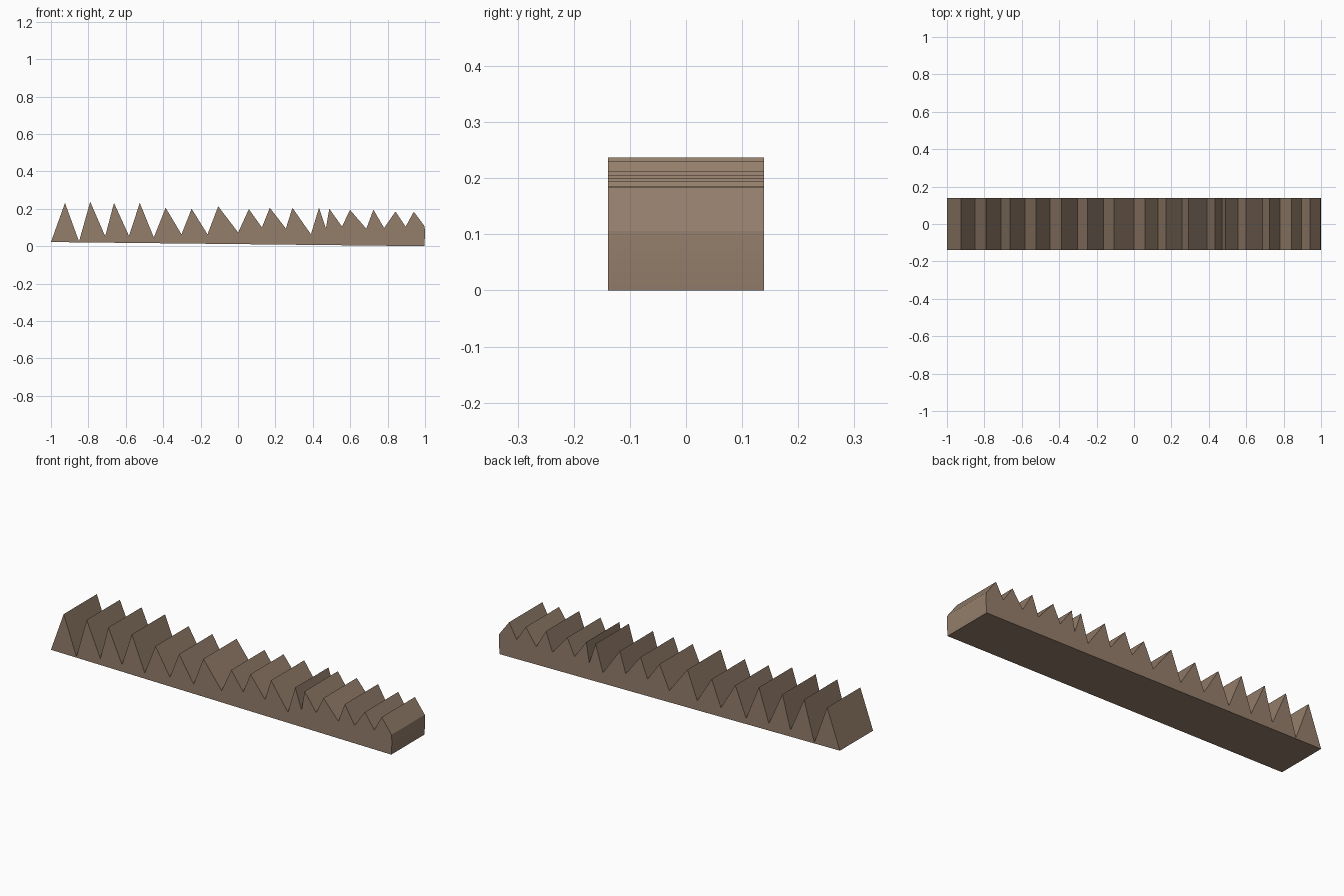
import bpy
import bmesh

if "Cube" in bpy.data.objects:
    bpy.data.objects.remove(bpy.data.objects["Cube"])

HALF_DEPTH = 0.139

# Saw-tooth outline from left to right: alternating valleys and peaks (x, z)
teeth = [
    (-1, .022), (-.925, .231), (-.85, .025), (-.79, .237), (-.71, .053),
    (-.663, .231), (-.583, .055), (-.525, .231), (-.45, .046), (-.387, .205),
    (-.302, .063), (-.248, .2), (-.163, .063), (-.106, .213), (.001, .073),
    (.058, .198), (.128, .1), (.17, .205), (.256, .094), (.291, .205),
    (.39, .063), (.433, .205), (.47, .095), (.488, .2), (.556, .105),
    (.599, .194), (.686, .093), (.724, .195), (.781, .097), (.842, .185),
    (.896, .104), (.94, .184),
]
# Slightly bent right end, down to the gently sloping underside
end = [(.998, .106), (1, .06), (.996, 0)]

# Brown wood or stone colour
mat = bpy.data.materials.new("warm brown")
mat.diffuse_color = (0.296, 0.208, 0.147, 1)
mat.use_nodes = True
mat.node_tree.nodes["Principled BSDF"].inputs["Base Color"].default_value = mat.diffuse_color

# Extrude the outline along y
bm = bmesh.new()
front = bm.faces.new([bm.verts.new((x, -HALF_DEPTH, z)) for x, z in teeth + end])
ext = bmesh.ops.extrude_face_region(bm, geom=[front], use_keep_orig=True)
for v in ext["geom"]:
    if isinstance(v, bmesh.types.BMVert):
        v.co.y = HALF_DEPTH
bmesh.ops.recalc_face_normals(bm, faces=bm.faces)

mesh = bpy.data.meshes.new("toothed_ridge")
bm.to_mesh(mesh)
bm.free()
mesh.materials.append(mat)

# Smooth only the bent end, keep every tooth flat
for p in mesh.polygons:
    p.use_smooth = p.normal.x > 0.95
ridge = bpy.data.objects.new("toothed_ridge", mesh)
bpy.context.collection.objects.link(ridge)
